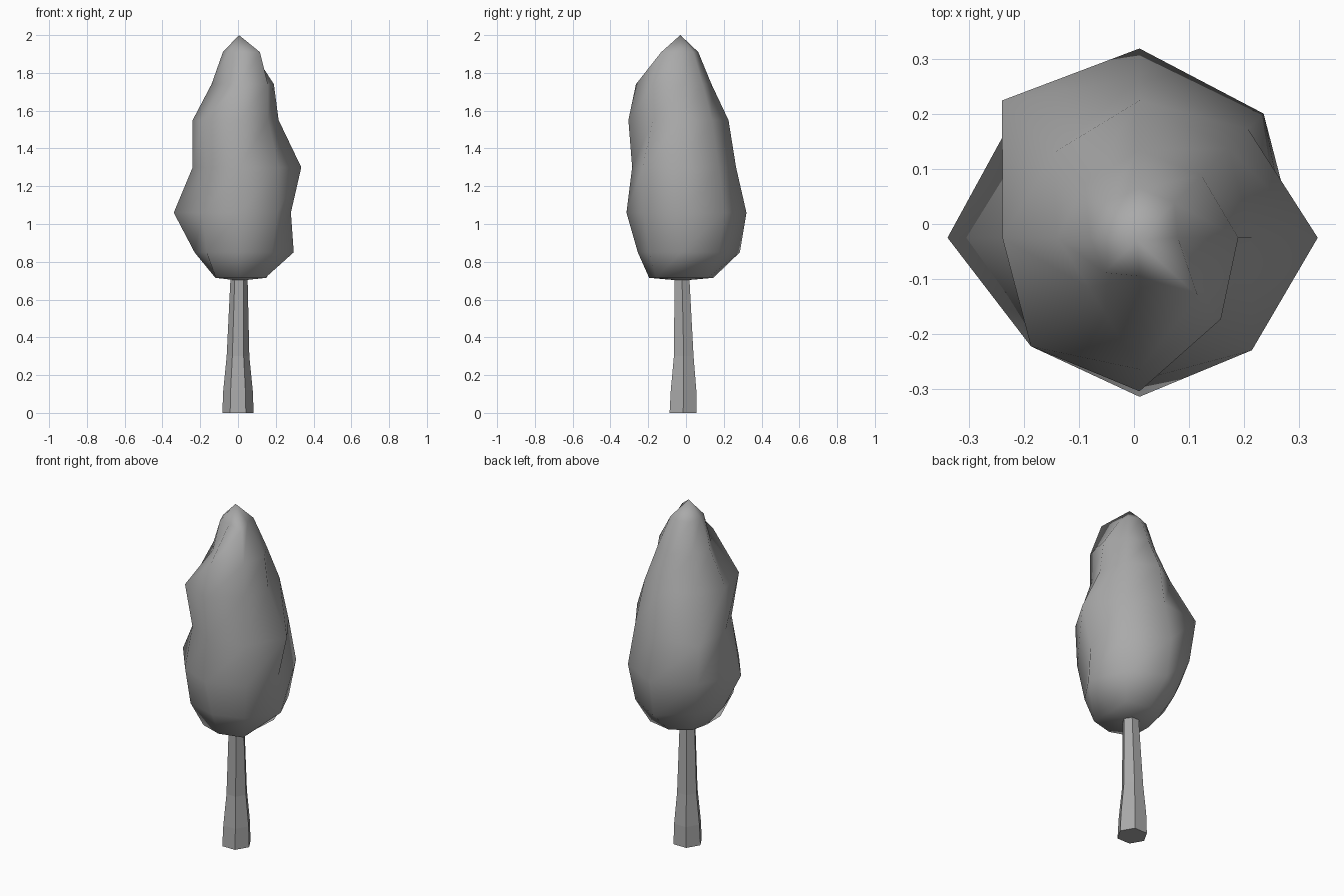
import bpy, bmesh
from math import sin, cos, pi
from mathutils import Vector

cube = bpy.data.objects.get("Cube")
if cube:
    bpy.data.objects.remove(cube, do_unlink=True)

grey = bpy.data.materials.new("plain grey")
grey.use_nodes = True
colour = (0.4, 0.4, 0.4, 1)
grey.diffuse_color = colour
grey.node_tree.nodes["Principled BSDF"].inputs["Base Color"].default_value = colour


def loft(name, rings, bottom, top, smooth):
    """Skin stacked rings, closing each end with a fan to a tip, or a flat cap."""
    bm = bmesh.new()
    loops = [[bm.verts.new(p) for p in ring] for ring in rings]
    sides = len(loops[0])
    for low, high in zip(loops, loops[1:]):
        for i in range(sides):
            j = (i + 1) % sides
            bm.faces.new((low[i], low[j], high[j], high[i]))
    for loop, tip in ((loops[0], bottom), (loops[-1], top)):
        if tip is None:
            bm.faces.new(loop)
            continue
        end = bm.verts.new(tip)
        for i in range(sides):
            bm.faces.new((loop[i], loop[(i + 1) % sides], end))
    bmesh.ops.recalc_face_normals(bm, faces=bm.faces)
    for face in bm.faces:
        face.smooth = smooth
    mesh = bpy.data.meshes.new(name)
    bm.to_mesh(mesh)
    bm.free()
    mesh.materials.append(grey)
    obj = bpy.data.objects.new(name, mesh)
    bpy.context.collection.objects.link(obj)
    return obj


def ring(centre, radii):
    n = len(radii)
    return [Vector(centre) + r * Vector((cos(2 * pi * i / n), sin(2 * pi * i / n), 0))
            for i, r in enumerate(radii)]


# Trunk: tapered, slightly bent six-sided post
trunk_steps = [((0, -.015, 0), .083), ((0, -.013, .12), .078),
               ((0, -.012, .3), .06), ((.006, -.022, .75), .044)]
loft("trunk", [ring(c, [r] * 6) for c, r in trunk_steps], None, None, False)

# Crown: lumpy eight-sided ball, radii run anticlockwise from +x
crown_steps = [
    (.715, (.13, .20, .17, .15, .13, .18, .17, .19)),
    (.85, (.285, .28, .31, .24, .24, .25, .23, .24)),
    (1.06, (.27, .32, .345, .32, .35, .28, .29, .28)),
    (1.3, (.325, .28, .29, .354, .25, .24, .26, .29)),
    (1.55, (.205, .23, .25, .22, .25, .28, .28, .21)),
    (1.74, (.18, .16, .16, .14, .15, .13, .24, .21)),
    (1.91, (.07, .09, .09, .09, .09, .09, .07, .15)),
]
loft("crown", [ring((.01, -.025, z), radii) for z, radii in crown_steps],
     (.01, -.025, .70), (.005, -.03, 2), True)
